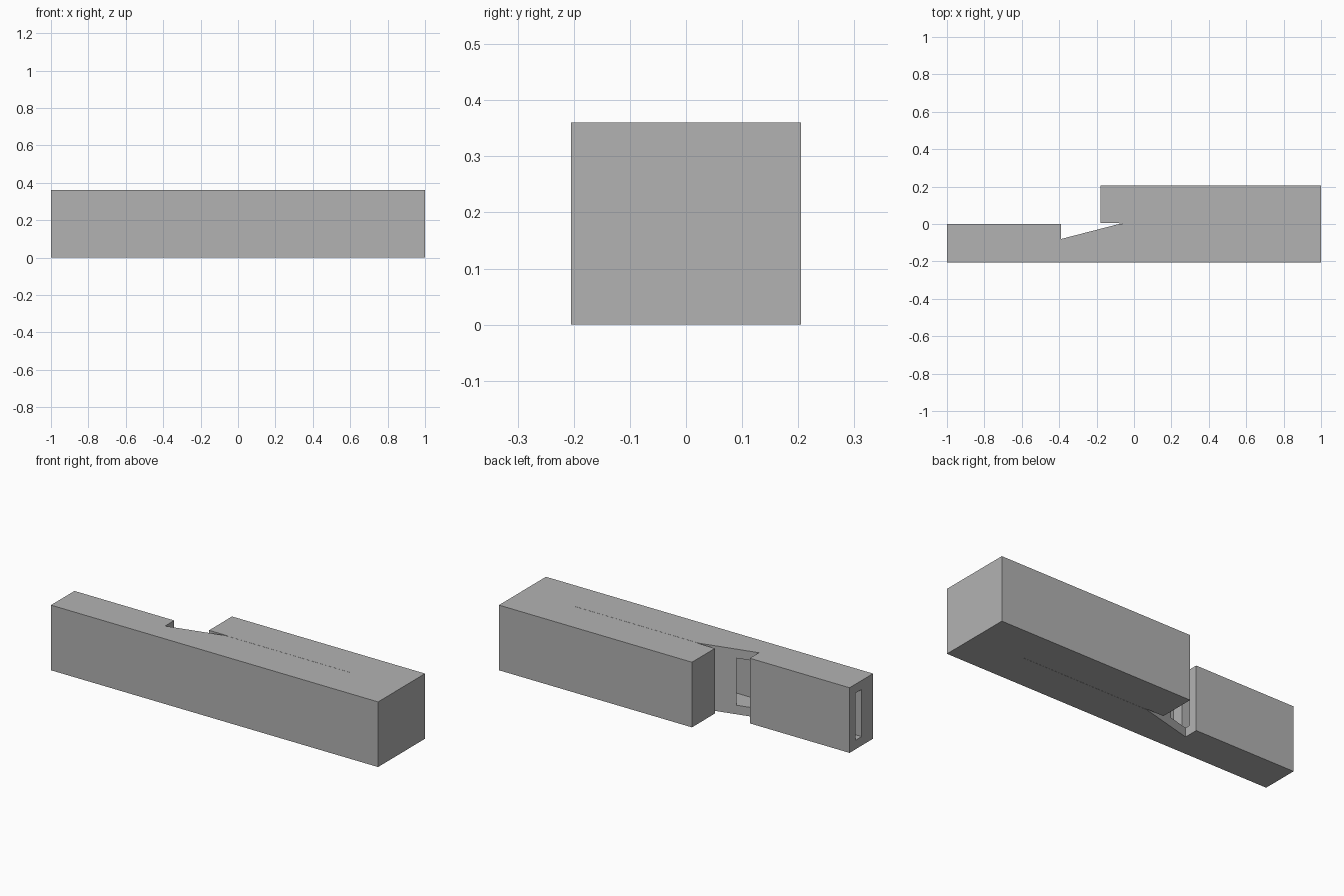
import bpy
import bmesh

if "Cube" in bpy.data.objects:
    bpy.data.objects.remove(bpy.data.objects["Cube"])


def prism(name, outline, z0, z1):
    """Extrude an xy outline from z0 to z1."""
    bm = bmesh.new()
    base = bm.faces.new([bm.verts.new((x, y, z0)) for x, y in outline])
    top = bmesh.ops.extrude_face_region(bm, geom=[base])["geom"]
    verts = [v for v in top if isinstance(v, bmesh.types.BMVert)]
    bmesh.ops.translate(bm, vec=(0, 0, z1 - z0), verts=verts)
    bmesh.ops.recalc_face_normals(bm, faces=bm.faces[:])
    mesh = bpy.data.meshes.new(name)
    bm.to_mesh(mesh)
    bm.free()
    obj = bpy.data.objects.new(name, mesh)
    bpy.context.collection.objects.link(obj)
    return obj


grey = bpy.data.materials.new("plain_grey")
grey.diffuse_color = (0.448, 0.448, 0.448, 1)
grey.use_nodes = True
grey.node_tree.nodes["Principled BSDF"].inputs["Base Color"].default_value = grey.diffuse_color

# Whistle body: mouthpiece, sloped mouth notch, fine slit, and rear block
body = prism("whistle_body", [
    (-1, -0.205), (1, -0.205), (1, 0.205), (-0.18, 0.205),
    (-0.18, 0.005), (-0.08, 0.004), (-0.06, 0.001), (0.69, 0.001),
    (0.69, 0), (-0.08, 0), (-0.39, -0.08), (-0.39, 0), (-1, 0),
], 0, 0.36)
body.data.materials.append(grey)

# Narrow air duct that opens into a wider inner chamber
cavity = prism("air_cavity_cutter", [
    (-1.1, -0.05), (-1.1, -0.105), (-0.39, -0.105), (-0.39, -0.168),
    (0.69, -0.168), (0.69, -0.05),
], 0.05, 0.31)
cavity.data.materials.append(grey)
cavity.hide_render = True
cavity.display_type = 'WIRE'

cut = body.modifiers.new("air_cavity", 'BOOLEAN')
cut.operation = 'DIFFERENCE'
cut.solver = 'EXACT'
cut.object = cavity
